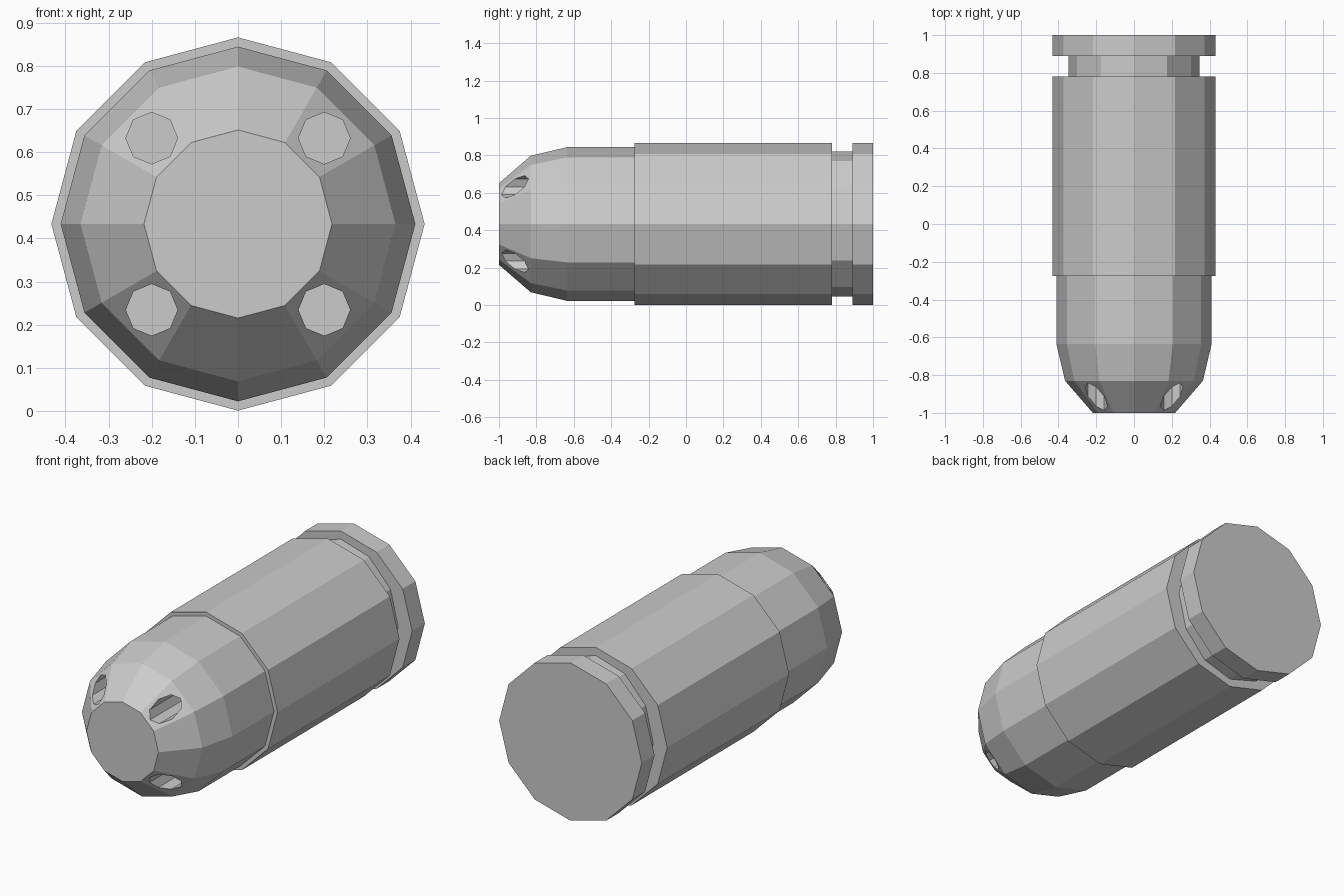
import bpy, bmesh, math

if "Cube" in bpy.data.objects:
    bpy.data.objects.remove(bpy.data.objects["Cube"])

CZ = 0.4335   # height of the long axis
SIDES = 12


def add_object(name, bm):
    bmesh.ops.recalc_face_normals(bm, faces=bm.faces[:])
    mesh = bpy.data.meshes.new(name)
    bm.to_mesh(mesh)
    bm.free()
    obj = bpy.data.objects.new(name, mesh)
    bpy.context.collection.objects.link(obj)
    return obj


def loft(bm, rings, sides, cx=0.0, cz=CZ):
    """Closed solid along y from (y, x radius, z radius) rings."""
    loops = []
    for y, rx, rz in rings:
        loops.append([bm.verts.new((cx + rx * math.cos(2 * math.pi * i / sides), y,
                                    cz + rz * math.sin(2 * math.pi * i / sides)))
                      for i in range(sides)])
    for a, b in zip(loops, loops[1:]):
        for i in range(sides):
            j = (i + 1) % sides
            bm.faces.new((a[i], a[j], b[j], b[i]))
    bm.faces.new(loops[0])
    bm.faces.new(loops[-1])


# Casing with the extractor groove and base rim (groove slightly oval)
R = 0.4325
bm = bmesh.new()
loft(bm, [(-0.275, R, R), (0.78, R, R), (0.78, 0.348, 0.388),
          (0.89, 0.348, 0.388), (0.89, R, R), (1.0, R, R)], SIDES)
casing = add_object("casing", bm)

# Tapered head, seated slightly into the casing
bm = bmesh.new()
loft(bm, [(-1.0, 0.218, 0.218), (-0.83, 0.365, 0.365),
          (-0.635, 0.411, 0.411), (-0.26, 0.411, 0.411)], SIDES)
head = add_object("head", bm)

# Four octagonal blind holes drilled straight back into the nose
bm = bmesh.new()
for sx in (-1, 1):
    for sz in (-1, 1):
        loft(bm, [(-1.1, 0.06, 0.06), (-0.6, 0.06, 0.06)], 8,
             sx * 0.2, CZ + sz * 0.199)
cutter = add_object("hole_cutter", bm)
cutter.hide_render = True

mod = head.modifiers.new("holes", 'BOOLEAN')
mod.operation = 'DIFFERENCE'
mod.solver = 'EXACT'
mod.object = cutter
bpy.context.view_layer.objects.active = head
bpy.ops.object.modifier_apply(modifier=mod.name)
bpy.data.objects.remove(cutter, do_unlink=True)
